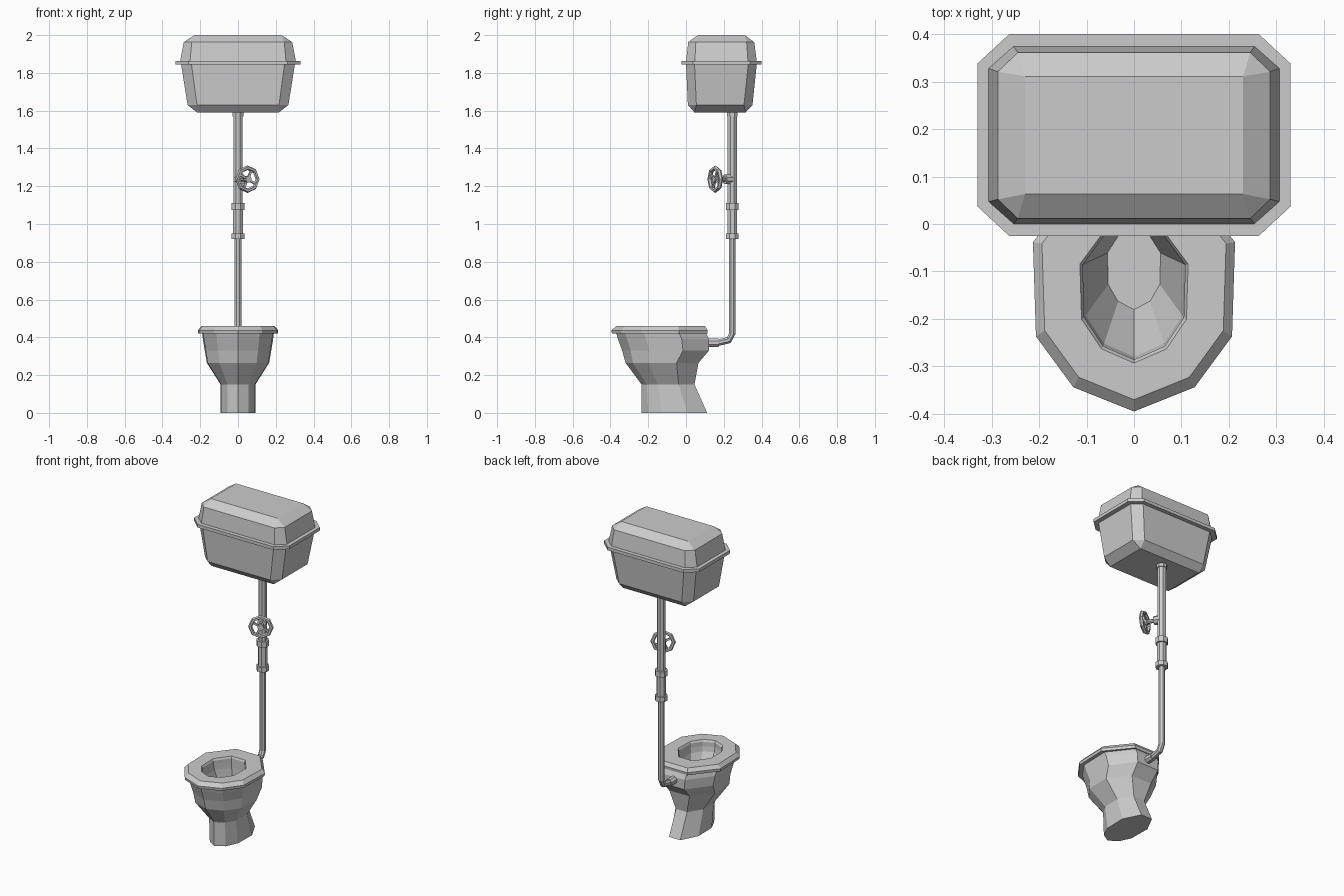
import bpy, bmesh, math
from mathutils import Vector

if "Cube" in bpy.data.objects:
    bpy.data.objects.remove(bpy.data.objects["Cube"])


def loft(name, rings, closed=False):
    """Skin a list of equal-length point rings; cap the ends or close into a loop."""
    bm = bmesh.new()
    vs = [[bm.verts.new(p) for p in r] for r in rings]
    n = len(vs[0])
    pairs = list(zip(vs, vs[1:])) + ([(vs[-1], vs[0])] if closed else [])
    for a, b in pairs:
        for i in range(n):
            j = (i + 1) % n
            bm.faces.new((a[i], a[j], b[j], b[i]))
    if not closed:
        bm.faces.new(vs[0][::-1])
        bm.faces.new(vs[-1])
    bmesh.ops.remove_doubles(bm, verts=bm.verts, dist=1e-5)
    bmesh.ops.recalc_face_normals(bm, faces=bm.faces)
    me = bpy.data.meshes.new(name)
    bm.to_mesh(me)
    bm.free()
    ob = bpy.data.objects.new(name, me)
    bpy.context.collection.objects.link(ob)
    return ob


def oct_ring(z, hx, y0, y1, cx=0.0, cy=0.0):
    """Rectangle with chamfered corners."""
    right = [(hx - cx, y0), (hx, y0 + cy), (hx, y1 - cy), (hx - cx, y1)]
    pts = right + [(-x, y) for x, y in reversed(right)]
    return [(x, y, z) for x, y in pts]


HALF = [(.6, .1), (.97, .31), (1, .70), (.42, 1)]


def bowl_ring(z, w, y0, y1):
    """Pointed-front bowl outline scaled to a half width and a y range."""
    pts = [(0, 0)] + HALF + [(-x, y) for x, y in reversed(HALF)]
    return [(x * w, y0 + y * (y1 - y0), z) for x, y in pts]


def tube(name, path, ref=(1, 0, 0), sides=8):
    """Sweep a polygon along (point, radius) stations."""
    P = [Vector(p) for p, r in path]
    rings = []
    for i, (p, r) in enumerate(path):
        t = (P[min(i + 1, len(P) - 1)] - P[max(i - 1, 0)]).normalized()
        s = Vector(ref)
        s = (s - t * s.dot(t)).normalized()
        u = t.cross(s)
        angles = [2 * math.pi * (k + .5) / sides for k in range(sides)]
        rings.append([P[i] + r * (s * math.cos(a) + u * math.sin(a)) for a in angles])
    return loft(name, rings)


# Bowl: foot, flared outside, rim, then down into the basin
loft("bowl", [
    bowl_ring(0, .092, -.235, .112),
    bowl_ring(.15, .092, -.235, .045),
    bowl_ring(.265, .165, -.32, .066),
    bowl_ring(.33, .176, -.338, .122),
    bowl_ring(.39, .186, -.36, .122),
    bowl_ring(.425, .19, -.37, .105),
    bowl_ring(.425, .108, -.287, .0),
    bowl_ring(.39, .105, -.28, -.0),
    bowl_ring(.22, .056, -.18, -.01),
])

# Seat: bevelled ring
loft("seat", [
    bowl_ring(.42, .211, -.392, .113),
    bowl_ring(.437, .213, -.395, .115),
    bowl_ring(.459, .194, -.37, .10),
    bowl_ring(.459, .114, -.293, .005),
    bowl_ring(.448, .108, -.286, .0),
    bowl_ring(.42, .108, -.286, .0),
], closed=True)

# Water tank, its rim and its lid
loft("tank", [
    oct_ring(1.59, .215, .045, .315),
    oct_ring(1.63, .267, .01, .352, .05, .045),
    oct_ring(1.85, .302, .0, .375, .055, .045),
])
loft("tank_rim", [oct_ring(z, .33, -.025, .4, .067, .062) for z in (1.844, 1.864)])
loft("lid", [
    oct_ring(1.86, .307, .0, .375, .053, .047),
    oct_ring(1.963, .287, .012, .361, .042, .04),
    oct_ring(2.0, .23, .063, .311),
])

# Down pipe: stepped collars on the straight run
Y = .245
profile = [(1.60, .031), (1.57, .031), (1.57, .026), (1.11, .026),
           (1.11, .037), (1.075, .037), (1.075, .028), (.95, .028),
           (.95, .037), (.92, .037), (.92, .019)]
bend = [((0, Y, .42), .019), ((0, Y - .018, .385), .019), ((0, .165, .371), .019)]
tube("down_pipe", [((0, Y, z), r) for z, r in profile] + bend)
tube("inlet_collar", [((0, .173, .371), .024), ((0, .09, .371), .024)])

# Valve: stem, hub, wheel rim and spokes
n = Vector((.485, -.874, 0)).normalized()
base = Vector((0, Y, 1.237))
hub = base + n * .103
tube("valve_stem", [(base, .026), (base + n * .045, .026), (base + n * .045, .012),
                    (base + n * .085, .012), (base + n * .085, .018),
                    (hub + n * .012, .018)], ref=(0, 0, 1))
bpy.ops.mesh.primitive_torus_add(major_segments=8, minor_segments=6, major_radius=.061,
                                 minor_radius=.012, location=hub,
                                 rotation=n.to_track_quat('Z', 'Y').to_euler())
bpy.context.object.name = "valve_wheel"
side = n.cross(Vector((0, 0, 1)))
for k in range(2):
    a = math.pi * (.15 + k / 2)
    d = (side * math.cos(a) + Vector((0, 0, 1)) * math.sin(a)) * .058
    tube(f"valve_spoke_{k + 1}", [(hub - d, .008), (hub + d, .008)], ref=n, sides=4)
